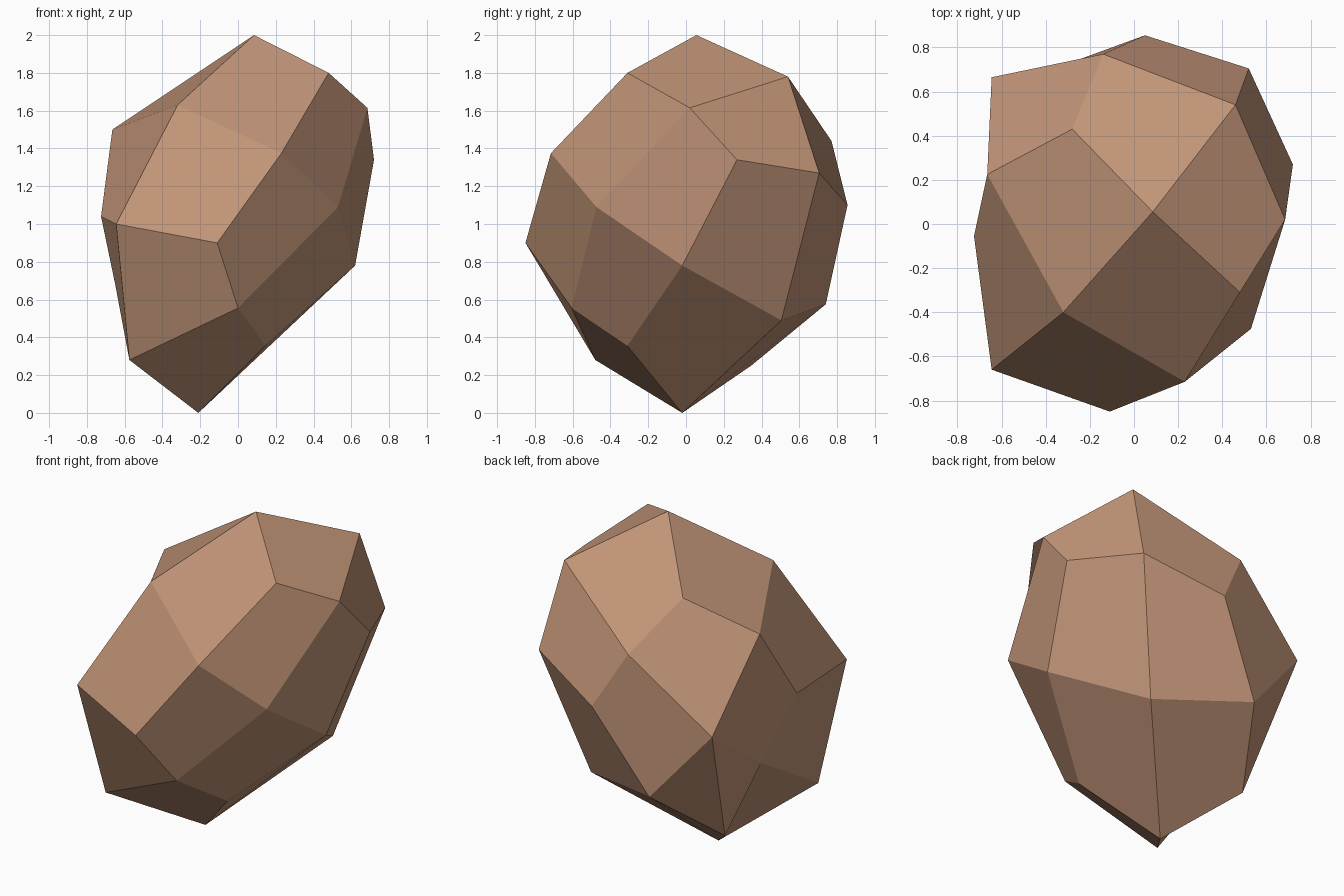
import bpy, bmesh

if "Cube" in bpy.data.objects:
    bpy.data.objects.remove(bpy.data.objects["Cube"])

# Corner points of the cut stone, lettered A to Z
corners = dict(
    A=(.085, .055, 2.0), B=(.48, -.31, 1.8), C=(.46, .54, 1.78),
    D=(.685, .02, 1.615), E=(.72, .27, 1.34), F=(.62, -.02, .78),
    G=(-.32, -.40, 1.63), H=(-.28, .43, 1.70), I=(-.665, .225, 1.5),
    J=(.23, -.715, 1.375), K=(-.645, -.66, 1.0), L=(-.11, -.85, .90),
    M=(.53, -.475, 1.09), N=(-.725, -.055, 1.04), O=(-.645, .665, 1.02),
    P=(-.14, .77, 1.44), Q=(.05, .855, 1.10), R=(.52, .705, 1.27),
    S=(-.265, .74, .575), T=(.30, .505, .49), U=(-.51, .345, .25),
    V=(-.21, -.02, 0), W=(.145, -.31, .355), X=(0, -.605, .555),
    Y=(-.575, -.48, .28), Z=(-.65, .19, .68))

# Kite facets, each named by its corners (two bent ones are split)
facets = ("ABDC AHPC AGJB AHIG CDER CPQR HIOP GINK GKLJ JBDM DEFM ERTF "
          "RQST PQSO JMXL LKYX MXWF XWVY VWFT VTSU INZO KNZY "
          "VUZ VZY OSU OUZ").split()

bm = bmesh.new()
verts = {k: bm.verts.new(p) for k, p in corners.items()}
for f in facets:
    bm.faces.new([verts[k] for k in f])
bmesh.ops.recalc_face_normals(bm, faces=bm.faces)

mesh = bpy.data.meshes.new("faceted_stone")
bm.to_mesh(mesh)
bm.free()
stone = bpy.data.objects.new("faceted_stone", mesh)
bpy.context.collection.objects.link(stone)

# Single warm brown colour
brown = bpy.data.materials.new("warm_brown")
brown.diffuse_color = (0.53, 0.295, 0.185, 1)
brown.use_nodes = True
brown.node_tree.nodes["Principled BSDF"].inputs["Base Color"].default_value = brown.diffuse_color
mesh.materials.append(brown)
